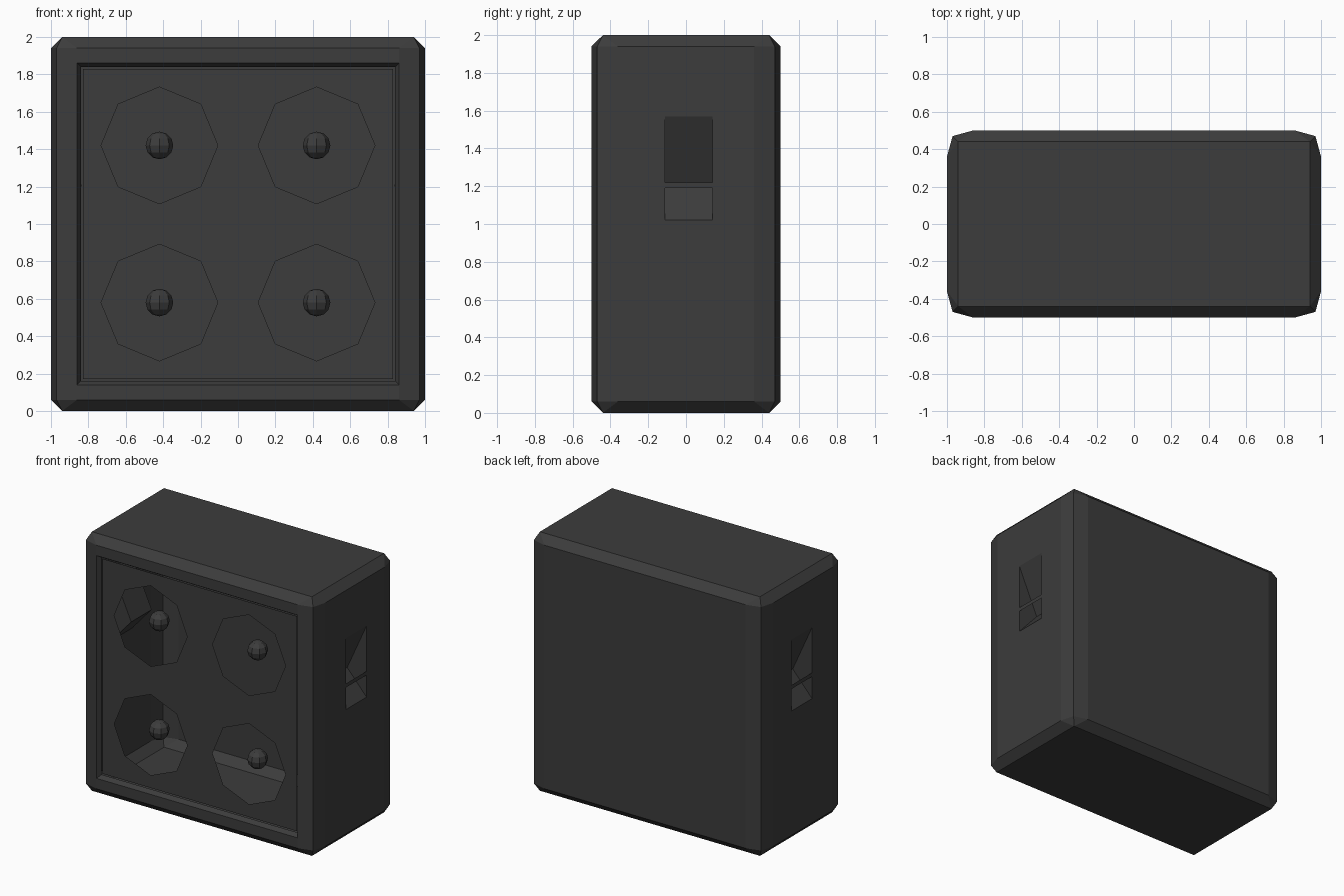
import bpy, bmesh, math
from mathutils import Vector

cube = bpy.data.objects.get("Cube")
if cube:
    bpy.data.objects.remove(cube, do_unlink=True)

charcoal = bpy.data.materials.new("charcoal")
charcoal.use_nodes = True
COLOUR = (0.045, 0.045, 0.045, 1)
charcoal.diffuse_color = COLOUR
charcoal.node_tree.nodes["Principled BSDF"].inputs["Base Color"].default_value = COLOUR


def finish(bm, name):
    mesh = bpy.data.meshes.new(name)
    bm.to_mesh(mesh)
    bm.free()
    mesh.materials.append(charcoal)
    obj = bpy.data.objects.new(name, mesh)
    bpy.context.collection.objects.link(obj)
    return obj


def panel(name, loops, normal):
    """Flat sheet: first loop is the outline, the others are holes."""
    bm = bmesh.new()
    for loop in loops:
        verts = [bm.verts.new(p) for p in loop]
        for i, v in enumerate(verts):
            bm.edges.new((v, verts[i - 1]))
    bmesh.ops.triangle_fill(bm, edges=bm.edges[:], use_beauty=True, normal=normal)
    bm.normal_update()
    bmesh.ops.reverse_faces(bm, faces=[f for f in bm.faces if f.normal.dot(normal) < 0])
    return finish(bm, name)


def rect(a0, a1, z0, z1):
    return [(a0, z0), (a1, z0), (a1, z1), (a0, z1)]


# Cabinet shell: stacked rings with faceted corners, closing to sharp rectangles
corner = [(1, 0.36), (0.97, 0.47), (0.86, 0.5)]
plan = []
for sx, sy, step in ((1, 1, 1), (-1, 1, -1), (-1, -1, 1), (1, -1, -1)):
    plan += [(sx * x, sy * y) for x, y in corner[::step]]
cap = [(math.copysign(0.94, x), math.copysign(0.44, y)) for x, y in plan]
bm = bmesh.new()
rings = []
for outline, z in ((cap, 0), (plan, 0.06), (plan, 0.14), (plan, 1.86), (plan, 1.94), (cap, 2)):
    rings.append([bm.verts.new((x, y, z)) for x, y in outline])
for low, high in zip(rings, rings[1:]):
    for i in range(len(low)):
        bm.faces.new((low[i - 1], low[i], high[i], high[i - 1]))
bm.faces.new(rings[0][::-1])
bm.faces.new(rings[-1])
bmesh.ops.remove_doubles(bm, verts=bm.verts[:], dist=0.0005)
bmesh.ops.recalc_face_normals(bm, faces=bm.faces[:])
bm.normal_update()

# Bevelled recess in the front, openings for the baffle and side panels
middle = [f for f in bm.faces if abs(f.calc_center_median().z - 1) < 0.1]
front = [f for f in middle if f.normal.y < -0.99]
sides = [f for f in middle if abs(f.normal.x) > 0.99]
bmesh.ops.inset_individual(bm, faces=front, thickness=0.03, depth=-0.035)
bmesh.ops.delete(bm, geom=front + sides, context='FACES')
finish(bm, "cabinet_shell")

# Front baffle with four octagonal speaker openings
centres = [(x, z) for x in (-0.42, 0.42) for z in (0.58, 1.42)]
loops = [rect(-0.83, 0.83, 0.17, 1.83)]
for cx, cz in centres:
    loops.append([(cx + 0.312 * math.cos(k * math.pi / 4),
                   cz + 0.312 * math.sin(k * math.pi / 4)) for k in range(8)])
panel("front_baffle", [[(x, -0.465, z) for x, z in loop] for loop in loops], Vector((0, -1, 0)))

# Small dome behind each opening
for i, (cx, cz) in enumerate(centres):
    bm = bmesh.new()
    bmesh.ops.create_uvsphere(bm, u_segments=8, v_segments=6, radius=0.074)
    bmesh.ops.translate(bm, verts=bm.verts[:], vec=(cx, -0.36, cz))
    finish(bm, f"speaker_dome_{i + 1}")

# Side panels with a grip bar left between two openings, and a wedge pocket behind
Y0, Y1 = -0.11, 0.14
for side, s in (("left", 1), ("right", -1)):
    loops = [rect(-0.36, 0.36, 0.14, 1.86), rect(Y0, Y1, 1.22, 1.57), rect(Y0, Y1, 1.02, 1.19)]
    panel(side + "_side_panel", [[(s, y, z) for y, z in loop] for loop in loops], Vector((s, 0, 0)))

    bm = bmesh.new()
    profile = [(1, 1.57), (0.835, 1.205), (1, 1.02)]
    a, b = [[bm.verts.new((s * x, y, z)) for x, z in profile] for y in (Y0, Y1)]
    faces = [bm.faces.new(a), bm.faces.new(b[::-1])]
    faces += [bm.faces.new((a[i + 1], a[i], b[i], b[i + 1])) for i in range(2)]
    # Normals face the inside of the pocket
    bm.normal_update()
    middle = Vector((s * 0.945, (Y0 + Y1) / 2, 1.25))
    bmesh.ops.reverse_faces(bm, faces=[
        f for f in faces if f.normal.dot(middle - f.calc_center_median()) < 0])
    finish(bm, side + "_handle_pocket")
